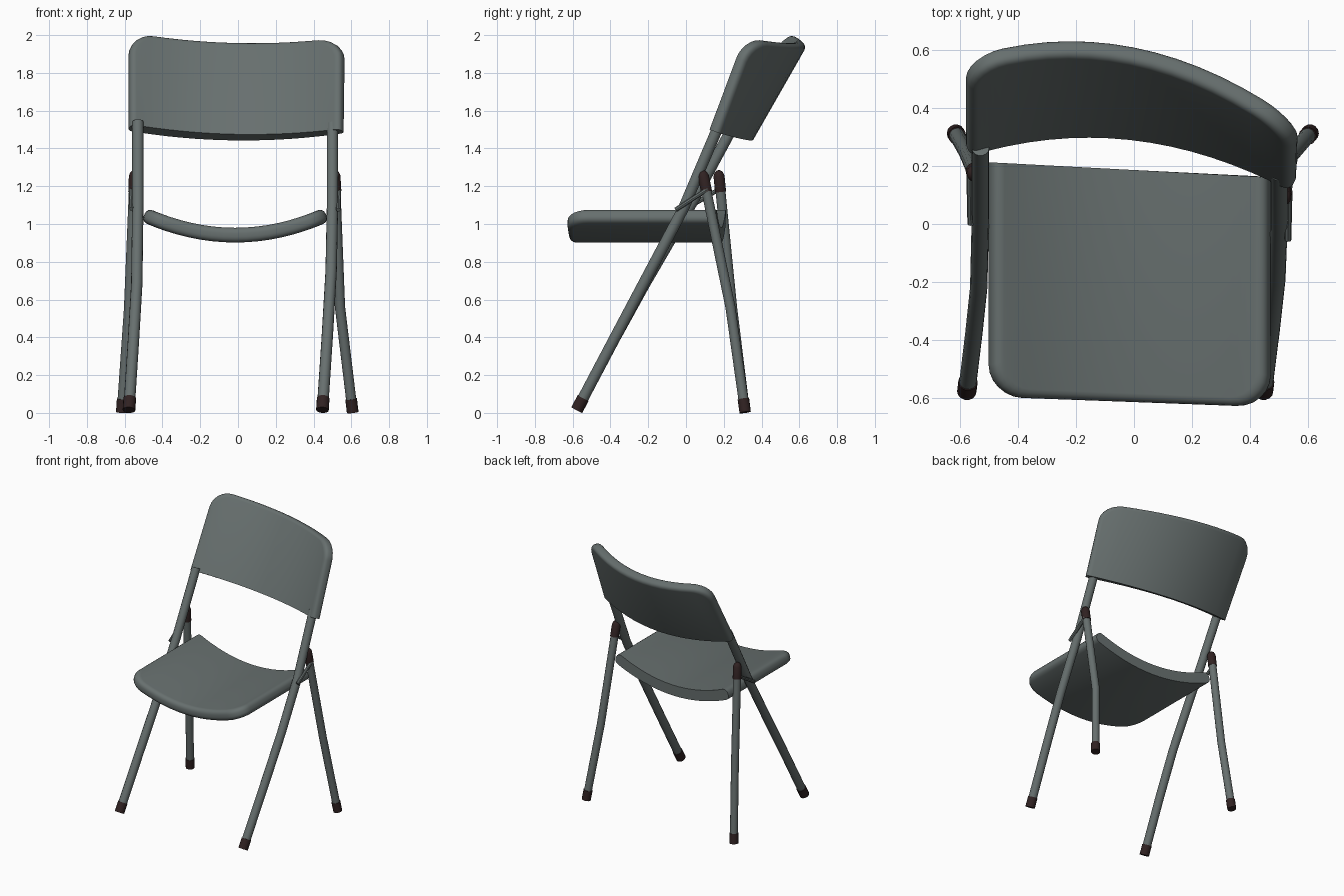
import bpy, bmesh, math
from mathutils import Vector

if "Cube" in bpy.data.objects:
    bpy.data.objects.remove(bpy.data.objects["Cube"])


def material(name, color):
    m = bpy.data.materials.new(name)
    m.diffuse_color = (*color, 1)
    m.use_nodes = True
    m.node_tree.nodes["Principled BSDF"].inputs["Base Color"].default_value = m.diffuse_color
    return m


GREY = material("grey green paint", (0.135, 0.16, 0.157))
RUBBER = material("dark brown rubber", (0.03, 0.016, 0.016))


def finish(bm, name, mat):
    bmesh.ops.recalc_face_normals(bm, faces=bm.faces)
    me = bpy.data.meshes.new(name)
    bm.to_mesh(me)
    bm.free()
    me.materials.append(mat)
    ob = bpy.data.objects.new(name, me)
    bpy.context.collection.objects.link(ob)
    bpy.ops.object.select_all(action='DESELECT')
    ob.select_set(True)
    bpy.context.view_layer.objects.active = ob
    bpy.ops.object.shade_smooth_by_angle(angle=math.radians(40))
    return ob


def tube(name, pts, radii, mat, sides=14):
    """Round tube along a path, one radius per point."""
    pts = [Vector(p) for p in pts]
    if not isinstance(radii, (list, tuple)):
        radii = [radii] * len(pts)
    bm = bmesh.new()
    rings = []
    for i, p in enumerate(pts):
        d = (pts[min(i + 1, len(pts) - 1)] - pts[max(i - 1, 0)]).normalized()
        a = Vector((1, 0, 0))
        a = (a - d * a.dot(d)).normalized()
        b = d.cross(a)
        rings.append([bm.verts.new(p + radii[i] * (a * math.cos(t) + b * math.sin(t)))
                      for t in (2 * math.pi * k / sides for k in range(sides))])
    for r0, r1 in zip(rings, rings[1:]):
        for k in range(sides):
            j = (k + 1) % sides
            bm.faces.new((r0[k], r0[j], r1[j], r1[k]))
    bm.faces.new(rings[0])
    bm.faces.new(rings[-1])
    return finish(bm, name, mat)


def shell(name, f, hw, length, r, thick, soft, sign, mat):
    """Curved panel over f(s, v): two rounded corners at v = 1, soft rim, square edge at v = 0."""
    def point(x, q, w):
        s, v, e = x / hw, q / length, 1e-3
        n = (f(s + e, v) - f(s - e, v)).cross(f(s, v + e) - f(s, v - e)).normalized()
        return f(s, v) + n * (sign * w)

    steps = [math.pi / 2 * k / 4 for k in range(5)]
    layers = [(soft * (1 - math.sin(t)), soft * (1 - math.cos(t))) for t in steps]
    layers += [(d, thick - w) for d, w in reversed(layers)]
    bm = bmesh.new()
    loops = []
    for d, w in layers:
        h, L, rc = hw - d, length - d, r - d * 0.6
        corner = [(h - rc + rc * math.sin(t), L - rc + rc * math.cos(t))
                  for t in (math.pi / 2 * k / 6 for k in range(7))]
        flat = [(-1 + 2 * k / 12) * (h - rc) for k in range(1, 12)]
        cols = [(-x, q) for x, q in reversed(corner)] + [(x, L) for x in flat] + corner
        front = [bm.verts.new(point(x, q, w)) for x, q in cols]
        back = [bm.verts.new(point(x, 0, w)) for x, q in cols]
        loops.append((front, back))
    for front, back in (loops[0], loops[-1]):
        for i in range(len(front) - 1):
            bm.faces.new((front[i], front[i + 1], back[i + 1], back[i]))
    for (f0, b0), (f1, b1) in zip(loops, loops[1:]):
        l0, l1 = f0 + b0[::-1], f1 + b1[::-1]
        for i in range(len(l0)):
            j = (i + 1) % len(l0)
            bm.faces.new((l0[i], l0[j], l1[j], l1[i]))
    return finish(bm, name, mat)


def seat_top(s, v):
    y = (0.187 - 0.025 * s) * (1 - v) + (-0.614 - 0.018 * s) * v
    return Vector((-0.015 + 0.465 * s, y, 0.98 + 0.105 * s * s))


def back_front(s, v):
    low = Vector((0, 0.29 - 0.06 * s - 0.115 * s * s, 1.475 - 0.012 * s + 0.04 * s * s))
    top = Vector((0, 0.56 - 0.113 * s - 0.15 * s * s, 1.967 - 0.015 * s + 0.04 * s * s))
    p = low.lerp(top, v)
    p.x = -0.014 + 0.55 * s
    return p


# Seat and backrest
shell("seat", seat_top, 0.465, 0.8, 0.11, 0.078, 0.03, 1, GREY)
shell("backrest", back_front, 0.55, 0.55, 0.12, 0.068, 0.025, -1, GREY)

# Legs run from the floor upwards
legs = {
    "front_leg_left": [(-0.577, -0.577, 0.017), (-0.553, -0.38, 0.39), (-0.536, -0.22, 0.68),
                       (-0.53, 0.03, 1.11), (-0.53, 0.262, 1.54)],
    "front_leg_right": [(0.447, -0.577, 0.017), (0.473, -0.37, 0.41), (0.493, -0.19, 0.75),
                        (0.5, -0.01, 1.09), (0.5, 0.177, 1.53)],
    "rear_leg_left": [(-0.615, 0.313, 0.005), (-0.577, 0.245, 0.55), (-0.55, 0.18, 1.2)],
    "rear_leg_right": [(0.607, 0.313, 0.005), (0.54, 0.235, 0.56), (0.515, 0.103, 1.2)],
}
for name, pts in legs.items():
    tube(name, pts, 0.03 if "front" in name else 0.027, GREY)
    # Rubber foot
    a = Vector(pts[0])
    d = (Vector(pts[1]) - a).normalized()
    tube(name + "_foot", [a - d * 0.002, a + d * 0.07], 0.0335 if "front" in name else 0.031, RUBBER)
    # Rounded cap on top of the rear legs
    if "rear" in name:
        t = Vector(pts[-1])
        u = (t - Vector(pts[-2])).normalized()
        tube(name + "_cap", [t - u * 0.03, t + u * 0.055, t + u * 0.075, t + u * 0.085],
             [0.03, 0.03, 0.022, 0.008], RUBBER)

# Folding links between front and rear legs
tube("link_left", [(-0.563, 0.0, 1.08), (-0.567, 0.185, 1.19)], 0.012, GREY, 8)
tube("link_right", [(0.531, -0.055, 1.075), (0.535, 0.115, 1.185)], 0.012, GREY, 8)
